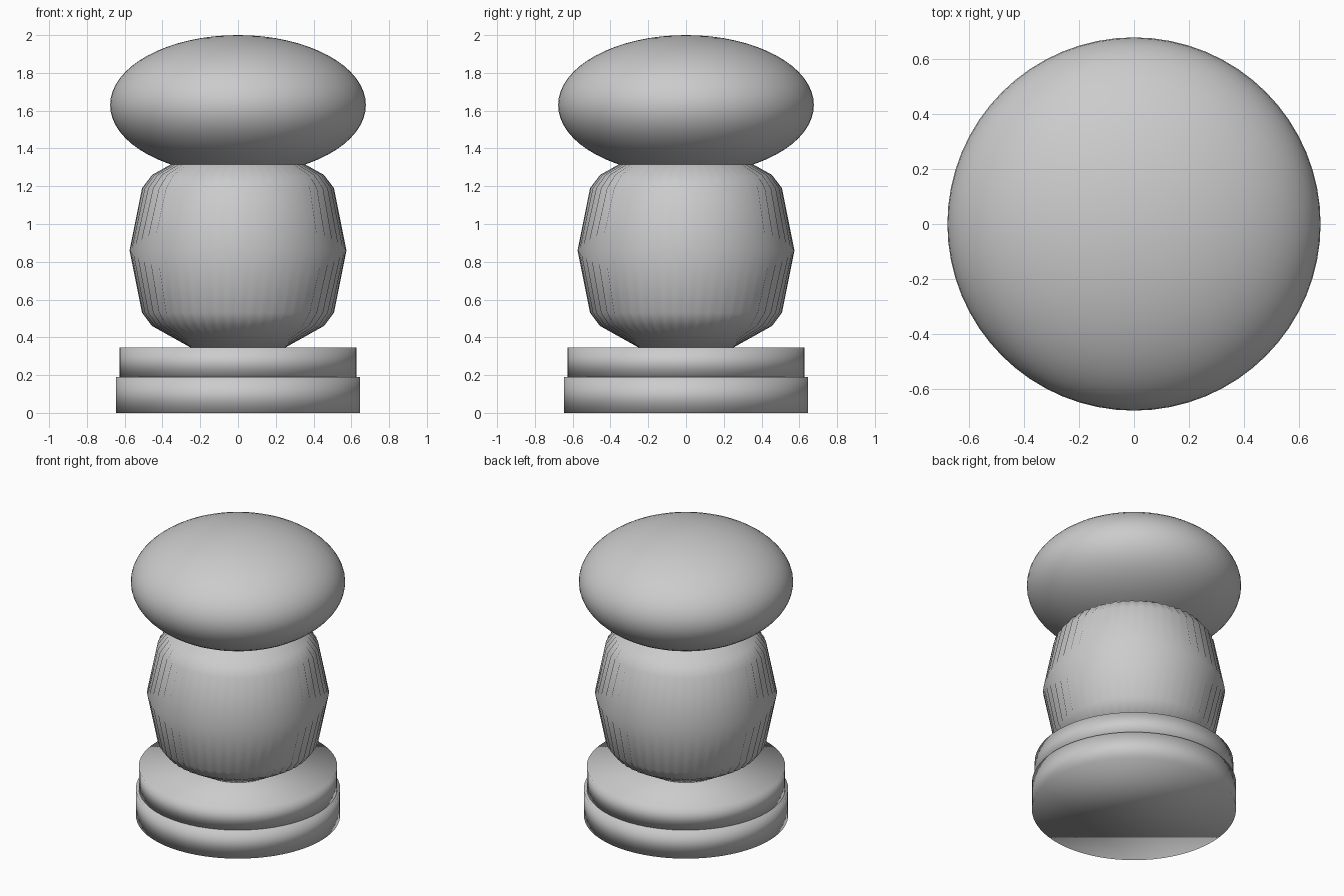
import bpy, bmesh
from math import sin, cos, pi

if "Cube" in bpy.data.objects:
    bpy.data.objects.remove(bpy.data.objects["Cube"])


def smooth(obj):
    for p in obj.data.polygons:
        p.use_smooth = True


# Two stacked base discs
def disc(name, radius, z0, z1):
    bpy.ops.mesh.primitive_cylinder_add(vertices=64, radius=radius, depth=z1 - z0,
                                        location=(0, 0, (z0 + z1) / 2))
    obj = bpy.context.object
    obj.name = name
    smooth(obj)


disc("lower_base", 0.645, 0.0, 0.19)
disc("upper_base", 0.627, 0.19, 0.345)

# Fluted barrel body: (radius, height, groove depth), grooves fade out at the waist
profile = [(0.24, 0.34, 0), (0.455, 0.46, 0.012), (0.508, 0.53, 0.018), (0.574, 0.86, 0),
           (0.508, 1.19, 0.018), (0.455, 1.26, 0.012), (0.24, 1.38, 0)]
flutes = 52
n = flutes * 2
bm = bmesh.new()
rings = []
for r, z, depth in profile:
    ring = []
    for i in range(n):
        a = 2 * pi * i / n
        rr = r - depth * (i % 2)
        ring.append(bm.verts.new((rr * cos(a), rr * sin(a), z)))
    rings.append(ring)
for low, high in zip(rings, rings[1:]):
    for i in range(n):
        j = (i + 1) % n
        bm.faces.new((low[i], low[j], high[j], high[i]))
bm.faces.new(rings[0][::-1])
bm.faces.new(rings[-1])
mesh = bpy.data.meshes.new("fluted_body")
bm.to_mesh(mesh)
bm.free()
body = bpy.data.objects.new("fluted_body", mesh)
bpy.context.collection.objects.link(body)
smooth(body)

# Flattened round cap
bpy.ops.mesh.primitive_uv_sphere_add(segments=64, ring_count=32, radius=1, location=(0, 0, 1.63))
cap = bpy.context.object
cap.name = "cap"
cap.scale = (0.677, 0.677, 0.37)
smooth(cap)
